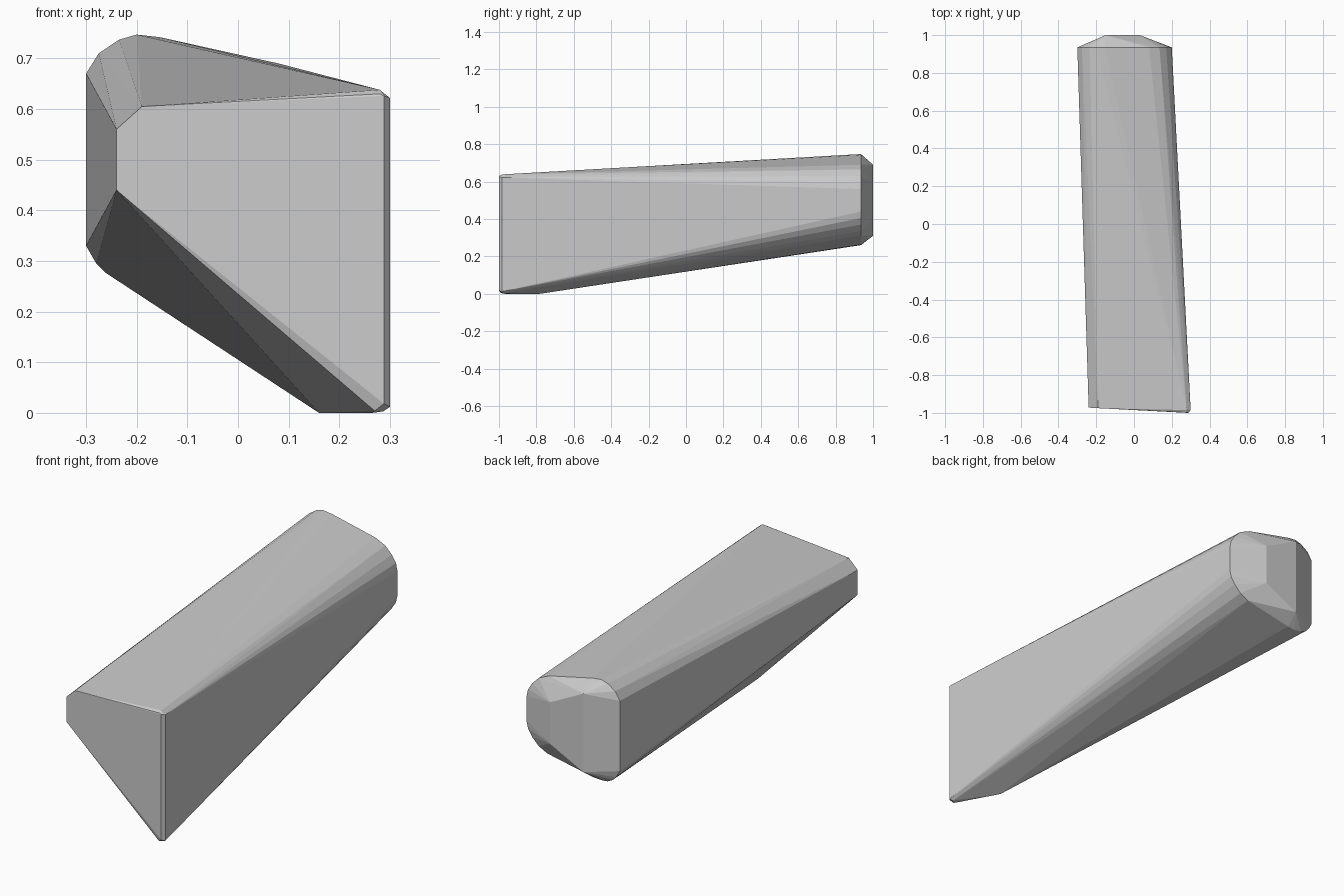
import bpy, bmesh

# One plain grey stone colour
grey = bpy.data.materials.new("light grey")
grey.diffuse_color = (0.6, 0.6, 0.6, 1.0)

# Slanted front end: (x, y, z)
front_end = [
    (-0.24, -0.972, 0.56), (-0.24, -0.972, 0.44), (-0.19, -0.975, 0.605),
    (0.28, -0.985, 0.638), (0.28, -0.998, 0.63), (0.288, -1.0, 0.626),
    (0.30, -0.985, 0.622), (0.30, -0.985, 0.012), (0.288, -1.0, 0.018),
    (0.27, -0.99, 0.004), (0.287, -0.975, 0.003), (0.16, -0.78, 0.0),
    (0.265, -0.97, 0.0),
]

# Rounded outline of the back end: (x, z)
back_rim = [
    (-0.30, 0.67), (-0.275, 0.71), (-0.235, 0.737), (-0.20, 0.747),
    (-0.155, 0.742), (0.08, 0.69), (0.135, 0.665), (0.17, 0.63),
    (0.192, 0.595), (0.20, 0.56), (0.20, 0.44), (0.192, 0.405),
    (0.17, 0.37), (0.135, 0.335), (0.09, 0.312), (-0.155, 0.263),
    (-0.20, 0.26), (-0.235, 0.263), (-0.262, 0.277), (-0.28, 0.295),
    (-0.30, 0.33),
]

# Small raised face closing the back end: (x, z)
back_cap = [(-0.15, 0.69), (-0.15, 0.31), (0.03, 0.60), (0.03, 0.40)]

# Wrap one convex skin around the two ends
bm = bmesh.new()
points = (front_end + [(x, 0.935, z) for x, z in back_rim]
          + [(x, 1.0, z) for x, z in back_cap])
for p in points:
    bm.verts.new(p)
hull = bmesh.ops.convex_hull(bm, input=bm.verts[:])
unused = [v for v in bm.verts if not v.link_faces]
bmesh.ops.delete(bm, geom=unused, context='VERTS')
bmesh.ops.dissolve_limit(bm, angle_limit=0.01, verts=bm.verts[:], edges=bm.edges[:])
bmesh.ops.recalc_face_normals(bm, faces=bm.faces[:])

mesh = bpy.data.meshes.new("tapered_block")
bm.to_mesh(mesh)
bm.free()
mesh.materials.append(grey)
block = bpy.data.objects.new("tapered_block", mesh)
bpy.context.collection.objects.link(block)
